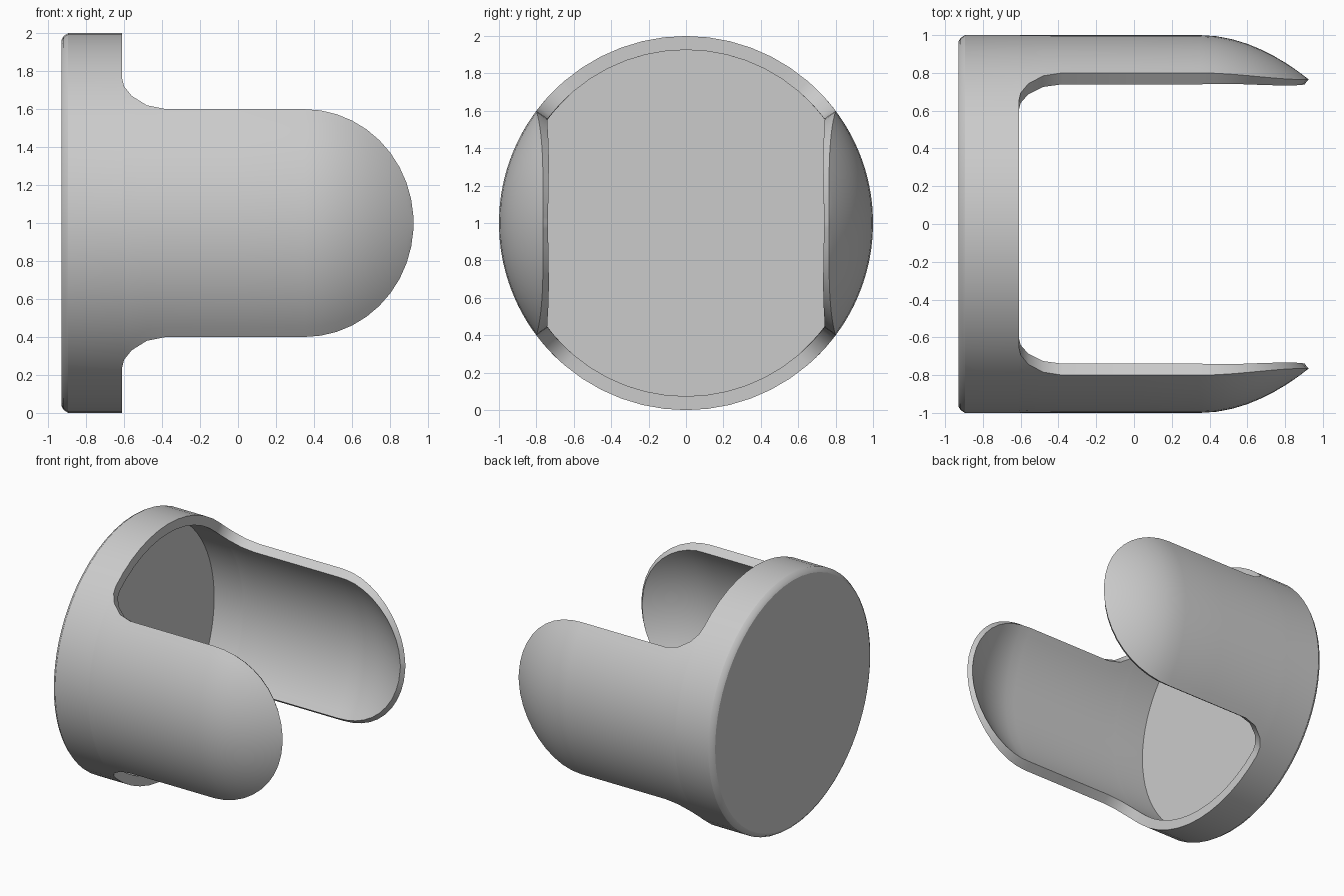
import bpy, bmesh
from math import sin, cos, pi, asin, sqrt

cube = bpy.data.objects.get("Cube")
if cube:
    bpy.data.objects.remove(cube)

# Dimensions
BACK, RIM, BEND, TIP = -0.93, -0.61, 0.35, 0.925
WALL = 0.074
ARM_COLS, GAP_COLS = 20, 12


def bend(x):
    return max(0.0, (x - BEND) / (TIP - BEND))


def radius(x):
    """Straight tube that curls inward towards the arm tips."""
    return 1 - 0.235 * bend(x) ** 1.95


# Arm outline as (x, half width): fillet, straight run, rounded end
outline = [(-0.60, 0.72), (-0.56, 0.67), (-0.48, 0.62), (-0.38, 0.6), (0, 0.6)]
for i in range(11):
    x = BEND + (TIP - BEND) * sin(pi / 2 * i / 10.4)
    outline.append((x, 0.6 * sqrt(1 - bend(x) ** 2)))

bm = bmesh.new()


def vert(x, r, a):
    return bm.verts.new((x, r * cos(a), 1 + r * sin(a)))


def arm_angles(half, middle):
    return [middle + half * (2 * i / ARM_COLS - 1) for i in range(ARM_COLS + 1)]


def bridge(a, b):
    for i in range(len(a) - 1):
        bm.faces.new((a[i], a[i + 1], b[i + 1], b[i]))


# Cup: full rings from the bevelled back to the rim
root = asin(0.76)
gap = pi - 2 * root
angles = []
for middle in (0, pi):
    angles += arm_angles(root, middle)
    angles += [middle + root + gap * i / GAP_COLS for i in range(1, GAP_COLS)]
rings = [[vert(x, r, a) for a in angles]
         for x, r in ((BACK, 0.965), (BACK + 0.012, 0.985), (BACK + 0.035, 1), (RIM, 1))]
cap = bm.faces.new(rings[0])
for a, b in zip(rings, rings[1:]):
    bridge(a + a[:1], b + b[:1])

# Two arms growing from the rim
for side, middle in enumerate((0, pi)):
    start = side * (ARM_COLS + GAP_COLS)
    row = rings[-1][start:start + ARM_COLS + 1]
    for x, half in outline:
        r = radius(x)
        new = [vert(x, r, a) for a in arm_angles(asin(half / r), middle)]
        bridge(row, new)
        row = new

bmesh.ops.recalc_face_normals(bm, faces=bm.faces)
cap.normal_update()
if cap.normal.x > 0:
    bmesh.ops.reverse_faces(bm, faces=bm.faces)

mesh = bpy.data.meshes.new("two_arm_cup")
bm.to_mesh(mesh)
bm.free()
cup = bpy.data.objects.new("two_arm_cup", mesh)
bpy.context.collection.objects.link(cup)

# Wall thickness, thinning towards the arm tips
group = cup.vertex_groups.new(name="thickness")
for v in mesh.vertices:
    group.add([v.index], 1 - 0.5 * bend(v.co.x), 'REPLACE')
solid = cup.modifiers.new("wall", 'SOLIDIFY')
solid.thickness = WALL
solid.offset = -1
solid.vertex_group = group.name
solid.use_even_offset = True

# Grey finish
mat = bpy.data.materials.new("plain_grey")
mat.use_nodes = True
grey = (0.6, 0.6, 0.6, 1)
mat.diffuse_color = grey
mat.node_tree.nodes["Principled BSDF"].inputs["Base Color"].default_value = grey
mesh.materials.append(mat)

bpy.ops.object.select_all(action='DESELECT')
cup.select_set(True)
bpy.context.view_layer.objects.active = cup
bpy.ops.object.modifier_apply(modifier=solid.name)
bpy.ops.object.shade_smooth_by_angle(angle=pi / 6)
